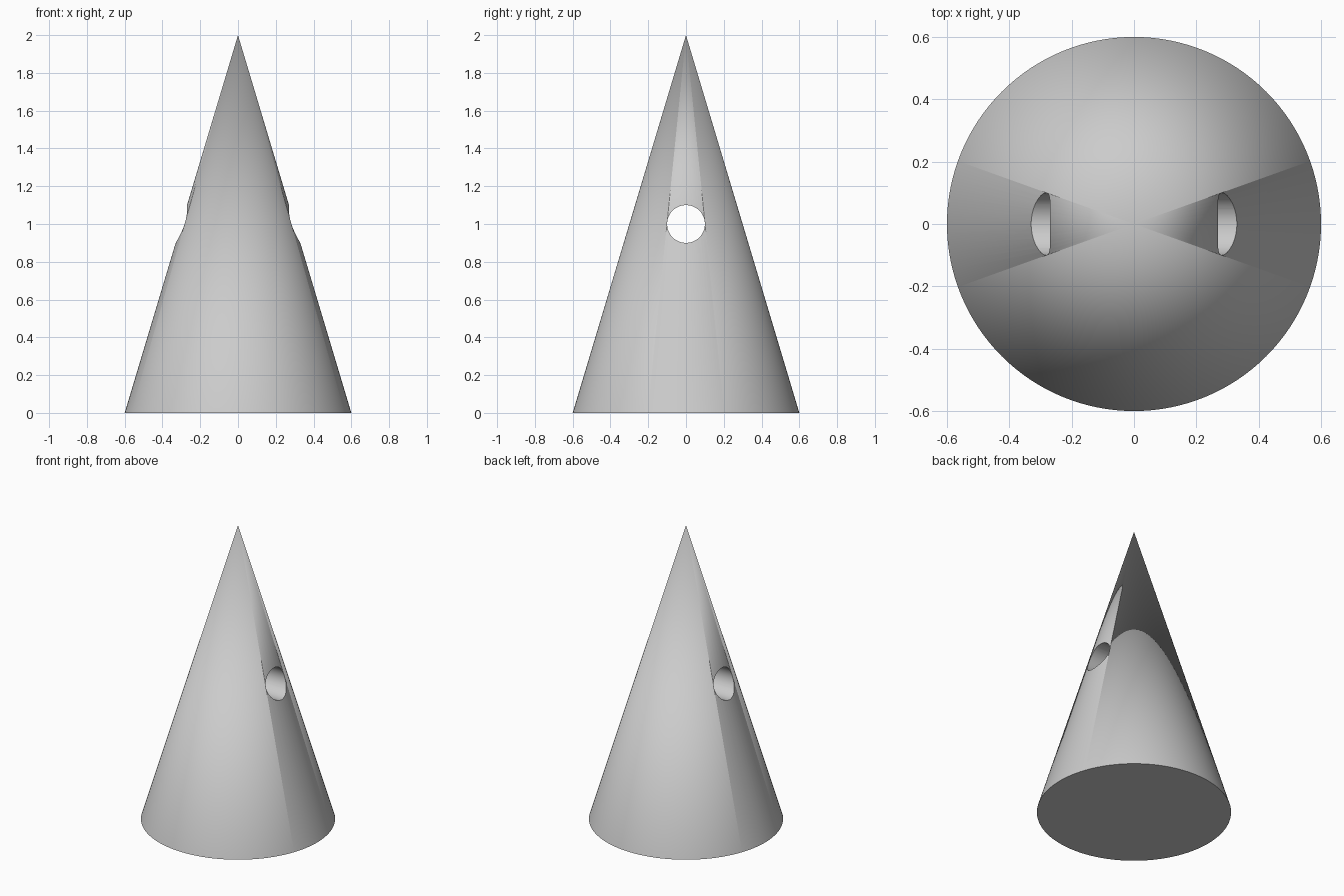
import bpy
import math

if "Cube" in bpy.data.objects:
    bpy.data.objects.remove(bpy.data.objects["Cube"])

# Single plain colour
grey = bpy.data.materials.new("light_grey")
grey.diffuse_color = (0.6, 0.6, 0.6, 1.0)
grey.use_nodes = True
grey.node_tree.nodes["Principled BSDF"].inputs["Base Color"].default_value = grey.diffuse_color

# Cone body
bpy.ops.mesh.primitive_cone_add(vertices=128, radius1=0.6, radius2=0.0,
                                depth=2.0, location=(0, 0, 1))
cone = bpy.context.object
cone.name = "cone_body"
cone.data.materials.append(grey)

# Round cutter for the hole running side to side
bpy.ops.mesh.primitive_cylinder_add(vertices=64, radius=0.1, depth=2.0,
                                    location=(0, 0, 1),
                                    rotation=(0, math.pi / 2, 0))
cutter = bpy.context.object
cutter.name = "hole_cutter"
cutter.data.materials.append(grey)
cutter.hide_render = True

# Drill the hole through the cone
drill = cone.modifiers.new("drill_hole", 'BOOLEAN')
drill.operation = 'DIFFERENCE'
drill.solver = 'EXACT'
drill.object = cutter
bpy.ops.object.select_all(action='DESELECT')
cone.select_set(True)
bpy.context.view_layer.objects.active = cone
bpy.ops.object.modifier_apply(modifier=drill.name)
bpy.data.objects.remove(cutter, do_unlink=True)

# Smooth sides with crisp base and hole rims
bpy.ops.object.shade_smooth_by_angle(angle=math.radians(30))
